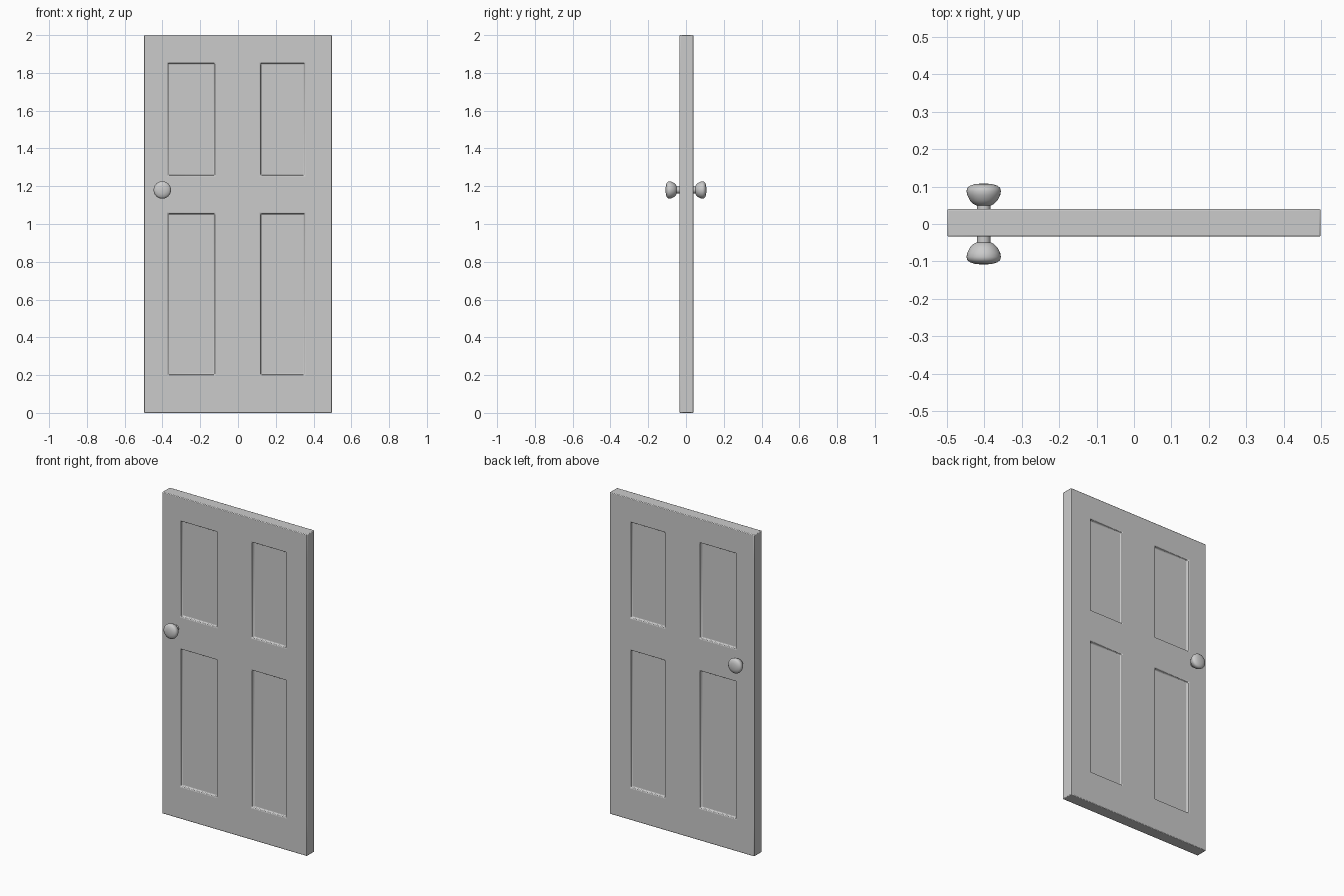
import bpy, bmesh, math
from mathutils import Matrix

if "Cube" in bpy.data.objects:
    bpy.data.objects.remove(bpy.data.objects["Cube"])

FRONT, BACK = -0.034, 0.040


def make_object(name, bm):
    bmesh.ops.recalc_face_normals(bm, faces=bm.faces)
    mesh = bpy.data.meshes.new(name)
    bm.to_mesh(mesh)
    bm.free()
    obj = bpy.data.objects.new(name, mesh)
    bpy.context.collection.objects.link(obj)
    bpy.context.view_layer.objects.active = obj
    obj.select_set(True)
    return obj


# door slab: a grid of stiles and rails, thickened
xs = [-0.498, -0.372, -0.122, 0.118, 0.354, 0.498]
zs = [0.0, 0.2, 1.056, 1.256, 1.852, 2.0]
bm = bmesh.new()
grid = [[bm.verts.new((x, FRONT, z)) for x in xs] for z in zs]
for j in range(5):
    for i in range(5):
        bm.faces.new((grid[j][i], grid[j][i + 1], grid[j + 1][i + 1], grid[j + 1][i]))
ext = bmesh.ops.extrude_face_region(bm, geom=bm.faces[:], use_keep_orig=True)
for v in ext["geom"]:
    if isinstance(v, bmesh.types.BMVert):
        v.co.y = BACK
bmesh.ops.recalc_face_normals(bm, faces=bm.faces)

# four recessed panels on each side
def is_panel(f):
    c = f.calc_center_median()
    in_x = xs[1] < c.x < xs[2] or xs[3] < c.x < xs[4]
    in_z = zs[1] < c.z < zs[2] or zs[3] < c.z < zs[4]
    return abs(f.normal.y) > 0.9 and in_x and in_z

panels = [f for f in bm.faces if is_panel(f)]
bmesh.ops.inset_individual(bm, faces=panels, thickness=0.005, depth=-0.015)
door = make_object("door_slab", bm)
bevel = door.modifiers.new("soft_edges", "BEVEL")
bevel.width = 0.004
bevel.segments = 2
bevel.limit_method = "ANGLE"
bpy.ops.object.shade_smooth_by_angle(angle=math.radians(35))
door.select_set(False)

# round knobs: profile of (radius, distance from the door centre), spun round y
profile = [(0.018, 0.028), (0.018, 0.049), (0.027, 0.053), (0.037, 0.063),
           (0.044, 0.077), (0.046, 0.088), (0.044, 0.096), (0.037, 0.102),
           (0.021, 0.107), (0.0, 0.108)]
for name, side in (("front_knob", -1), ("back_knob", 1)):
    bm = bmesh.new()
    verts = [bm.verts.new((r, side * d, 0)) for r, d in profile]
    edges = [bm.edges.new(p) for p in zip(verts, verts[1:])]
    bmesh.ops.spin(bm, geom=verts + edges, cent=(0, 0, 0), axis=(0, 1, 0),
                   angle=math.tau, steps=32, use_duplicate=False)
    bmesh.ops.remove_doubles(bm, verts=bm.verts, dist=0.0001)
    rim = [e for e in bm.edges if e.is_boundary]
    bmesh.ops.holes_fill(bm, edges=rim, sides=0)
    bm.transform(Matrix.Translation((-0.401, 0, 1.18)))
    knob = make_object(name, bm)
    bpy.ops.object.shade_smooth_by_angle(angle=math.radians(50))
    knob.select_set(False)
